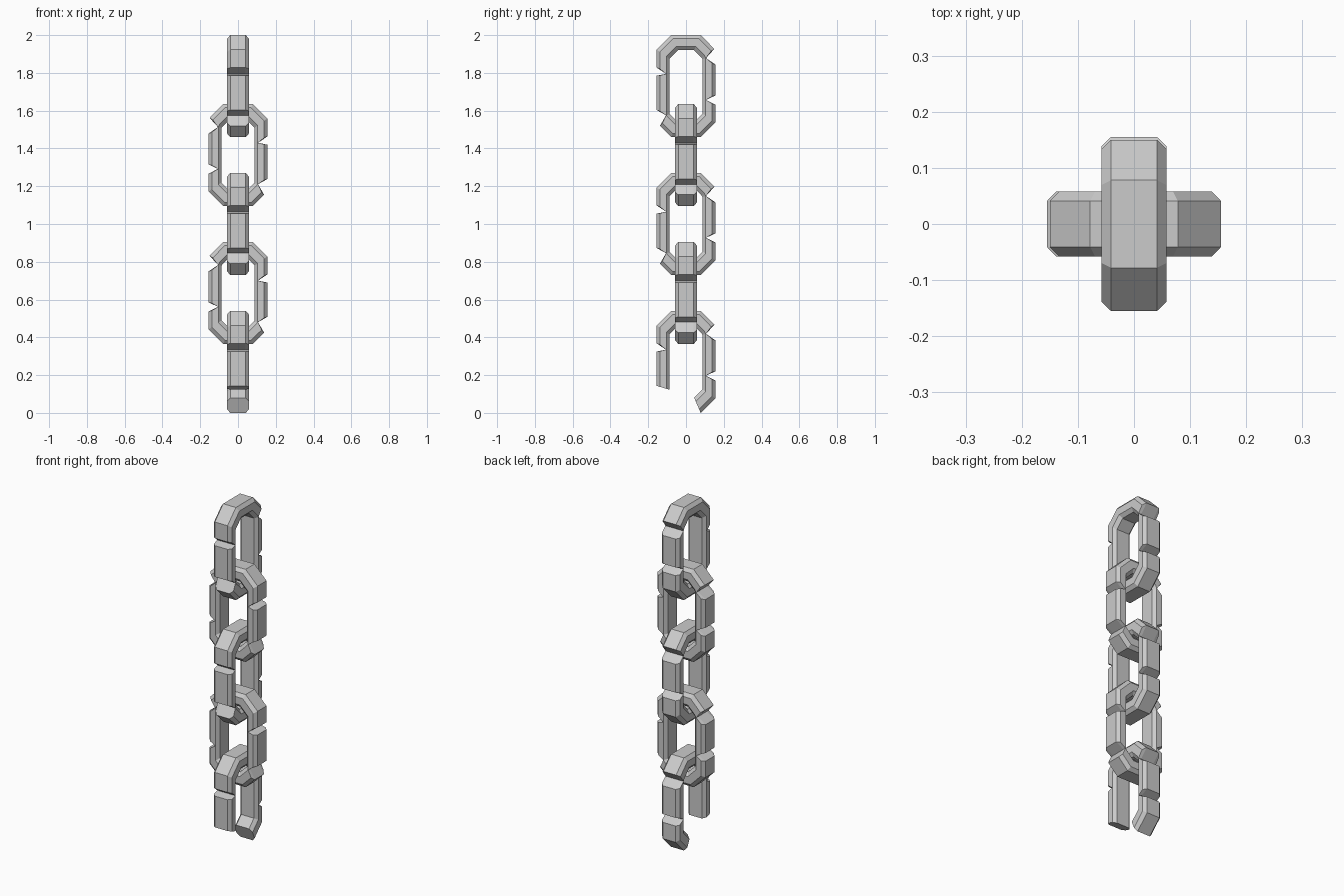
import bpy, bmesh
from math import radians

if "Cube" in bpy.data.objects:
    bpy.data.objects.remove(bpy.data.objects["Cube"])

HALF, BEV = 0.058, 0.017      # half thickness of a link and its edge chamfer
PITCH = 0.365                 # vertical spacing between links
NOTCH = 0.27                  # fraction of the section left inside a chip

# Stations round a link: outer y, z, inner y, z, remaining depth (z from link top)
STATIONS = [
    (-.155, -.397, -.088, -.417, 1),
    (-.155, -.215, -.088, -.211, 1),
    (-.155, -.205, -.088, -.205, NOTCH),
    (-.155, -.172, -.088, -.195, 1),
    (-.155, -.077, -.088, -.125, 1),
    (-.078, 0, -.043, -.080, 1),
    (.078, 0, .043, -.080, 1),
    (.150, -.073, .081, -.118, 1),
    (.155, -.110, .088, -.126, NOTCH),
    (.155, -.155, .088, -.136, 1),
    (.155, -.320, .088, -.335, 1),
    (.155, -.343, .088, -.343, NOTCH),
    (.155, -.368, .088, -.350, 1),
    (.155, -.463, .088, -.415, 1),
    (.078, -.540, .043, -.460, 1),
    (-.078, -.540, -.043, -.460, 1),
    (-.138, -.480, -.082, -.422, 1),
    (-.155, -.440, -.088, -.419, NOTCH),
]

# Chamfered section: x across, t from inner (0) to outer (1)
C = 0.24
SECTION = [(-HALF + BEV, 0), (HALF - BEV, 0), (HALF, C), (HALF, 1 - C),
           (HALF - BEV, 1), (-HALF + BEV, 1), (-HALF, 1 - C), (-HALF, C)]


def make_link(name, stations, closed, top, turned):
    bm = bmesh.new()
    rings = []
    for oy, oz, iy, iz, depth in stations:
        ring = []
        for x, t in SECTION:
            t = min(t, depth)
            ring.append(bm.verts.new((x, iy + (oy - iy) * t, iz + (oz - iz) * t)))
        rings.append(ring)
    n, m = len(rings), len(SECTION)
    for i in range(n if closed else n - 1):
        a, b = rings[i], rings[(i + 1) % n]
        for j in range(m):
            k = (j + 1) % m
            bm.faces.new((a[j], a[k], b[k], b[j]))
    if not closed:
        bm.faces.new(rings[0])
        bm.faces.new(rings[-1])
    bmesh.ops.recalc_face_normals(bm, faces=bm.faces)
    mesh = bpy.data.meshes.new(name)
    bm.to_mesh(mesh)
    bm.free()
    obj = bpy.data.objects.new(name, mesh)
    obj.location.z = top
    obj.rotation_euler.z = radians(90) if turned else 0
    bpy.context.collection.objects.link(obj)


# Four whole links, alternately turned a quarter
for i in range(4):
    make_link(f"chain_link_{i + 1}", STATIONS, True, 2 - PITCH * i, i % 2 == 1)

# Broken bottom link
make_link("broken_link", STATIONS[:15], False, 2 - PITCH * 4, False)
